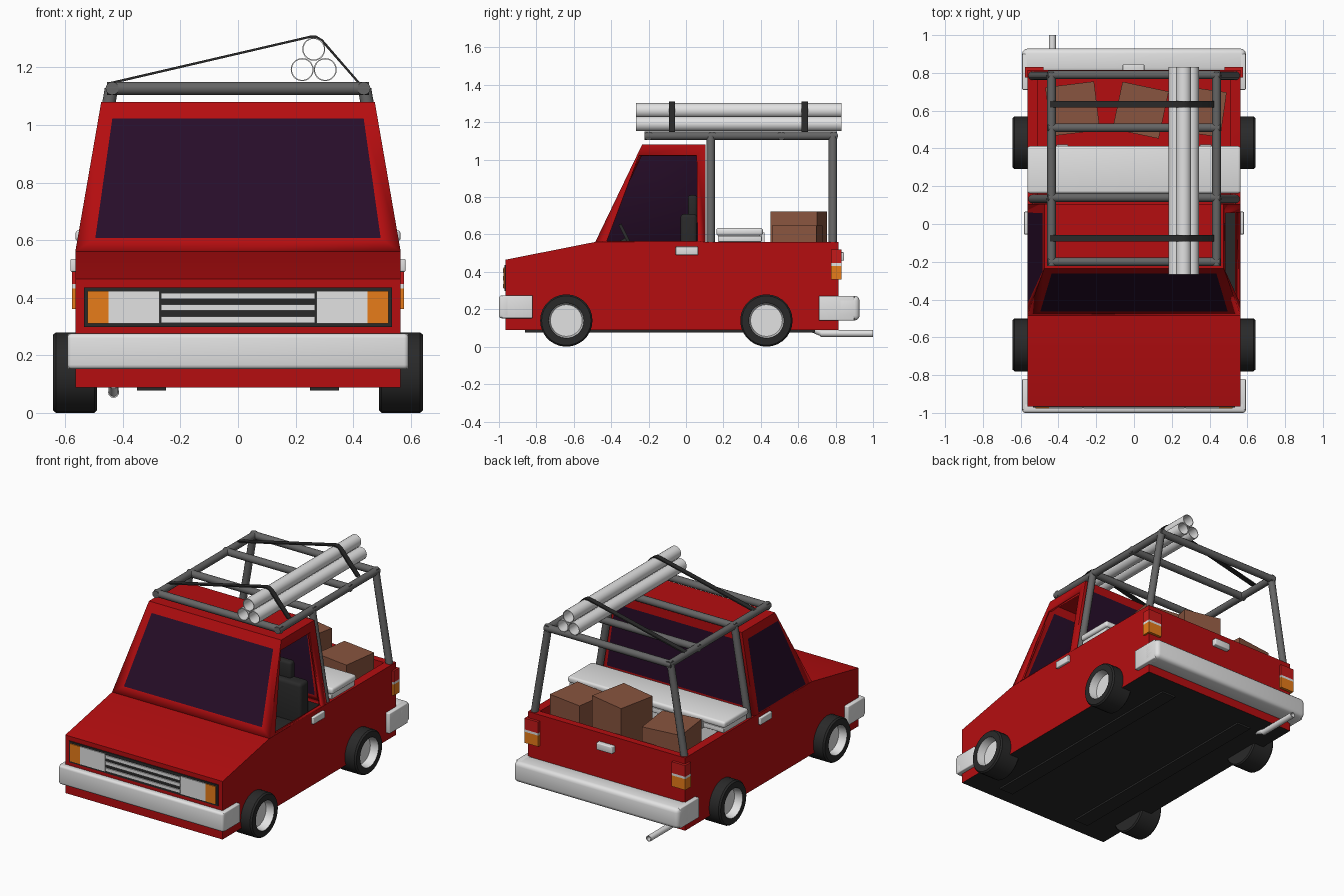
import bpy, bmesh, math
from mathutils import Vector, Matrix

if "Cube" in bpy.data.objects:
    bpy.data.objects.remove(bpy.data.objects["Cube"])


def mat(name, *c):
    m = bpy.data.materials.new(name)
    m.diffuse_color = (*c, 1)
    m.use_nodes = True
    m.node_tree.nodes["Principled BSDF"].inputs["Base Color"].default_value = m.diffuse_color
    return m


RED = mat("red paint", 0.46, 0.004, 0.005)
BLACK = mat("black rubber", 0.022, 0.022, 0.022)
GLASS = mat("dark glass", 0.02, 0.004, 0.022)
WHITE = mat("pale metal", 0.76, 0.76, 0.76)
GREY = mat("rack grey", 0.13, 0.13, 0.13)
BROWN = mat("cardboard", 0.25, 0.09, 0.05)
ORANGE = mat("orange lamp", 0.80, 0.20, 0.01)
LAMPRED = mat("red lamp", 0.55, 0.01, 0.01)


def finish(name, bm, *mats, recalc=True):
    if recalc:
        bmesh.ops.recalc_face_normals(bm, faces=bm.faces)
    me = bpy.data.meshes.new(name)
    bm.to_mesh(me)
    bm.free()
    for m in mats:
        me.materials.append(m)
    ob = bpy.data.objects.new(name, me)
    bpy.context.collection.objects.link(ob)
    return ob


def box(name, m, x, y, z, bevel=0, turn=0, seg=3):
    """Box from (min, max) ranges, optionally bevelled and turned about z."""
    bm = bmesh.new()
    bmesh.ops.create_cube(bm, size=1)
    if turn:
        rot = Matrix.Rotation(math.radians(turn), 4, 'Z')
    else:
        rot = Matrix()
    c = Vector((sum(x) / 2, sum(y) / 2, sum(z) / 2))
    s = Matrix.Diagonal((x[1] - x[0], y[1] - y[0], z[1] - z[0], 1))
    bm.transform(Matrix.Translation(c) @ rot @ s)
    if bevel:
        bmesh.ops.bevel(bm, geom=bm.edges[:], offset=bevel, segments=seg, profile=0.5, affect='EDGES')
    return finish(name, bm, m)


def sides(name, m, x, y, z, **k):
    """The same box on the right and on the left."""
    box(name + "_right", m, x, y, z, **k)
    box(name + "_left", m, (-x[1], -x[0]), y, z, **k)


def prism(name, pts, a, b, put, *mats):
    """Extrude a 2D outline between a and b; put maps (u, v, depth) to 3D."""
    bm = bmesh.new()
    f = bm.faces.new([bm.verts.new(put(u, v, a)) for u, v in pts])
    r = bmesh.ops.extrude_face_region(bm, geom=[f])
    d = put(0, 0, b) - put(0, 0, a)
    bmesh.ops.translate(bm, vec=d, verts=[v for v in r['geom'] if isinstance(v, bmesh.types.BMVert)])
    return finish(name, bm, *mats)


def lathe(name, prof, n, matrix, mats, rule=None, closed=False):
    """Revolve (radius, height) points about local z."""
    bm = bmesh.new()
    rings = [[bm.verts.new((r * math.cos(2 * math.pi * i / n), r * math.sin(2 * math.pi * i / n), h))
              for i in range(n)] for r, h in prof]
    pairs = list(zip(rings, rings[1:] + ([rings[0]] if closed else [])))
    if not closed:
        pairs = pairs[:len(rings) - 1]
        bm.faces.new(rings[0])
        bm.faces.new(rings[-1])
    for p, q in pairs:
        for i in range(n):
            bm.faces.new((p[i], p[i - 1], q[i - 1], q[i]))
    if rule:
        for f in bm.faces:
            f.material_index = rule(f)
    bm.transform(matrix)
    return finish(name, bm, *mats)


def along(p, q):
    d = Vector(q) - Vector(p)
    return Matrix.Translation(p) @ d.to_track_quat('Z', 'Y').to_matrix().to_4x4(), d.length


def bar(name, p, q, r=0.022, m=GREY, n=12):
    M, L = along(p, q)
    return lathe(name, [(r, 0), (r, L)], n, M, [m])


def tube(name, p, q, r, wall, m=WHITE):
    M, L = along(p, q)
    return lathe(name, [(r - wall, 0), (r, 0), (r, L), (r - wall, L)], 20, M, [m], closed=True)


# lower body with hollow bed and cabin
body = prism("body", [(-0.965, 0.088), (-0.965, 0.465), (-0.485, 0.56), (0.815, 0.56), (0.815, 0.088)],
             -0.565, 0.565, lambda u, v, d: Vector((d, u, v)), RED, BLACK)
for f in body.data.polygons:
    f.material_index = 1 if f.normal.z < -0.9 else 0
bed_cut = box("bed_cutter", RED, (-0.51, 0.51), (0.12, 0.77), (0.30, 0.8))
cab_cut = box("cabin_cutter", RED, (-0.535, 0.535), (-0.42, 0.075), (0.28, 0.8))
cab_cut.data.materials.append(BLACK)
for f in cab_cut.data.polygons:
    f.material_index = 1
for c in (bed_cut, cab_cut):
    c.hide_render = True
    b = body.modifiers.new(c.name, 'BOOLEAN')
    b.object, b.operation, b.solver = c, 'DIFFERENCE', 'EXACT'
bpy.context.view_layer.update()
hollow = bpy.data.meshes.new_from_object(body.evaluated_get(bpy.context.evaluated_depsgraph_get()))
body.modifiers.clear()
body.data = hollow
for c in (bed_cut, cab_cut):
    bpy.data.objects.remove(c)

# cab shell: framed windows, right-hand window open
bm = bmesh.new()
lo = [bm.verts.new(v) for v in ((-0.565, -0.485, 0.56), (0.565, -0.485, 0.56), (0.565, 0.105, 0.56), (-0.565, 0.105, 0.56))]
hi = [bm.verts.new(v) for v in ((-0.475, -0.235, 1.08), (0.475, -0.235, 1.08), (0.475, 0.105, 1.08), (-0.475, 0.105, 1.08))]
bm.faces.new(hi)
# window margins per face: start, end (bottom), start, end (top), low, high
margins = [(0.055, 0.945, 0.05, 0.95, 0.09, 0.89), (0.10, 0.925, 0.03, 0.87, 0.012, 0.89),
           (0.055, 0.945, 0.05, 0.95, 0.09, 0.89), (0.075, 0.90, 0.13, 0.97, 0.012, 0.89)]
for i, (a, b, c, d, l, h) in enumerate(margins):
    j = (i + 1) % 4
    o = [lo[i], lo[j], hi[j], hi[i]]

    def at(u, v):
        return bm.verts.new(lo[i].co.lerp(lo[j].co, u).lerp(hi[i].co.lerp(hi[j].co, u), v))
    w = [at(a, l), at(b, l), at(d, h), at(c, h)]
    for k in range(4):
        n = (k + 1) % 4
        bm.faces.new((o[k], o[n], w[n], w[k]))
    if i != 1:
        bm.faces.new(w).material_index = 1
cab = finish("cab", bm, RED, GLASS, recalc=False)
s = cab.modifiers.new("thickness", 'SOLIDIFY')
s.thickness, s.offset = 0.025, -1

# seats and steering wheel
for sx, side in ((0.27, "right"), (-0.27, "left")):
    box("seat_base_" + side, BLACK, (sx - 0.2, sx + 0.2), (-0.28, 0.03), (0.28, 0.46), bevel=0.02)
    box("seat_back_" + side, BLACK, (sx - 0.2, sx + 0.2), (-0.03, 0.06), (0.42, 0.71), bevel=0.02)
    box("headrest_" + side, BLACK, (sx - 0.1, sx + 0.1), (0.01, 0.06), (0.69, 0.81), bevel=0.015)
M, L = along((0.27, -0.32, 0.57), (0.27, -0.30, 0.58))
lathe("steering_wheel", [(0.075, 0), (0.09, 0), (0.09, 0.016), (0.075, 0.016)], 20, M, [BLACK], closed=True)
bar("steering_column", (0.27, -0.43, 0.50), (0.27, -0.31, 0.575), 0.015, BLACK)

# wheels: tyre with recessed rim
for sx, side in ((1, "right"), (-1, "left")):
    for y, end in ((-0.64, "front"), (0.43, "rear")):
        M, _ = along((sx * 0.49, y, 0.14), (sx * 0.64, y, 0.14))
        lathe(f"wheel_{end}_{side}", [(0.132, 0), (0.14, 0.008), (0.14, 0.142), (0.132, 0.152), (0.094, 0.152), (0.085, 0.10)],
              28, M, [BLACK, WHITE],
              lambda f: 1 if f.calc_center_median().z > 0.09 and all(v.co.xy.length < 0.096 for v in f.verts) else 0)

# bumpers
box("front_bumper", WHITE, (-0.592, 0.592), (-1.0, -0.94), (0.152, 0.275), bevel=0.015)
sides("front_bumper_end", WHITE, (0.55, 0.592), (-0.985, -0.82), (0.152, 0.275), bevel=0.006)
box("rear_bumper", WHITE, (-0.592, 0.592), (0.80, 0.928), (0.14, 0.272), bevel=0.026)
sides("rear_bumper_end", WHITE, (0.55, 0.592), (0.71, 0.90), (0.14, 0.272), bevel=0.006)

# grille and front lamps
box("grille_panel", BLACK, (-0.535, 0.535), (-0.971, -0.96), (0.298, 0.436))
for i, z in enumerate((0.406, 0.366, 0.324)):
    box(f"grille_bar_{i}", WHITE, (-0.268, 0.268), (-0.978, -0.965), (z - 0.011, z + 0.011))
sides("headlight", WHITE, (0.272, 0.45), (-0.977, -0.965), (0.31, 0.424))
sides("indicator", ORANGE, (0.45, 0.522), (-0.977, -0.965), (0.31, 0.424))

# tail lamps and handles
sides("tail_lamp_top", LAMPRED, (0.48, 0.577), (0.775, 0.832), (0.447, 0.52))
sides("tail_lamp_middle", WHITE, (0.48, 0.577), (0.775, 0.832), (0.432, 0.447))
sides("tail_lamp_bottom", ORANGE, (0.48, 0.577), (0.775, 0.832), (0.36, 0.432))
sides("door_handle", WHITE, (0.555, 0.582), (-0.055, 0.065), (0.49, 0.535), bevel=0.005)
box("tailgate_handle", WHITE, (-0.06, 0.055), (0.805, 0.845), (0.46, 0.505), bevel=0.005)

# underside rails and exhaust
sides("chassis_rail", BLACK, (0.25, 0.35), (-0.86, 0.69), (0.077, 0.10))
bar("exhaust_bend", (-0.432, 0.66, 0.10), (-0.432, 0.73, 0.071), 0.017, WHITE)
tube("exhaust_pipe", (-0.432, 0.72, 0.071), (-0.432, 1.0, 0.071), 0.019, 0.005)

# toolbox across the bed
box("toolbox_base", WHITE, (-0.50, 0.50), (0.175, 0.395), (0.32, 0.60))
box("toolbox_flange", WHITE, (-0.555, 0.555), (0.17, 0.405), (0.561, 0.592), bevel=0.004)
box("toolbox_lid", WHITE, (-0.565, 0.565), (0.162, 0.412), (0.594, 0.635), bevel=0.014)
sides("toolbox_latch", WHITE, (0.35, 0.41), (0.40, 0.42), (0.56, 0.61))

# cardboard boxes
box("carton_left", BROWN, (-0.455, -0.195), (0.48, 0.74), (0.30, 0.645), turn=7)
box("carton_middle", BROWN, (-0.09, 0.16), (0.475, 0.73), (0.30, 0.722), turn=-12)
box("carton_right", BROWN, (0.235, 0.475), (0.475, 0.715), (0.30, 0.647), turn=-8)

# roof rack
for sx, side in ((1, "right"), (-1, "left")):
    bar("rack_rail_" + side, (sx * 0.437, -0.222, 1.127), (sx * 0.437, 0.806, 1.127), 0.023)
    for y, end in ((0.132, "front"), (0.785, "rear")):
        bar(f"rack_leg_{end}_{side}", (sx * 0.54, y, 0.54), (sx * 0.44, y, 1.125), 0.023)
for i, y in enumerate((-0.2, 0.14, 0.51, 0.79)):
    bar(f"rack_crossbar_{i}", (-0.455, y, 1.127), (0.455, y, 1.127), 0.023)

# pipes and straps
for i, (x, z) in enumerate(((0.223, 1.192), (0.303, 1.192), (0.263, 1.263))):
    tube(f"load_pipe_{i}", (x, -0.268, z), (x, 0.832, z), 0.04, 0.004)
top = [(-0.445, 1.149), (0.25, 1.31), (0.272, 1.31), (0.294, 1.297), (0.424, 1.147)]
low = [(0.414, 1.147), (0.288, 1.291), (0.27, 1.302), (0.25, 1.302), (-0.43, 1.144)]
for i, y in enumerate((-0.075, 0.635)):
    prism(f"strap_{i}", top + low, y - 0.017, y + 0.017, lambda u, v, d: Vector((u, d, v)), BLACK)

# smooth the round parts, keep hard edges
bpy.ops.object.select_all(action='DESELECT')
for ob in bpy.data.objects:
    ob.select_set(True)
bpy.context.view_layer.objects.active = body
bpy.ops.object.shade_smooth_by_angle(angle=math.radians(35))
